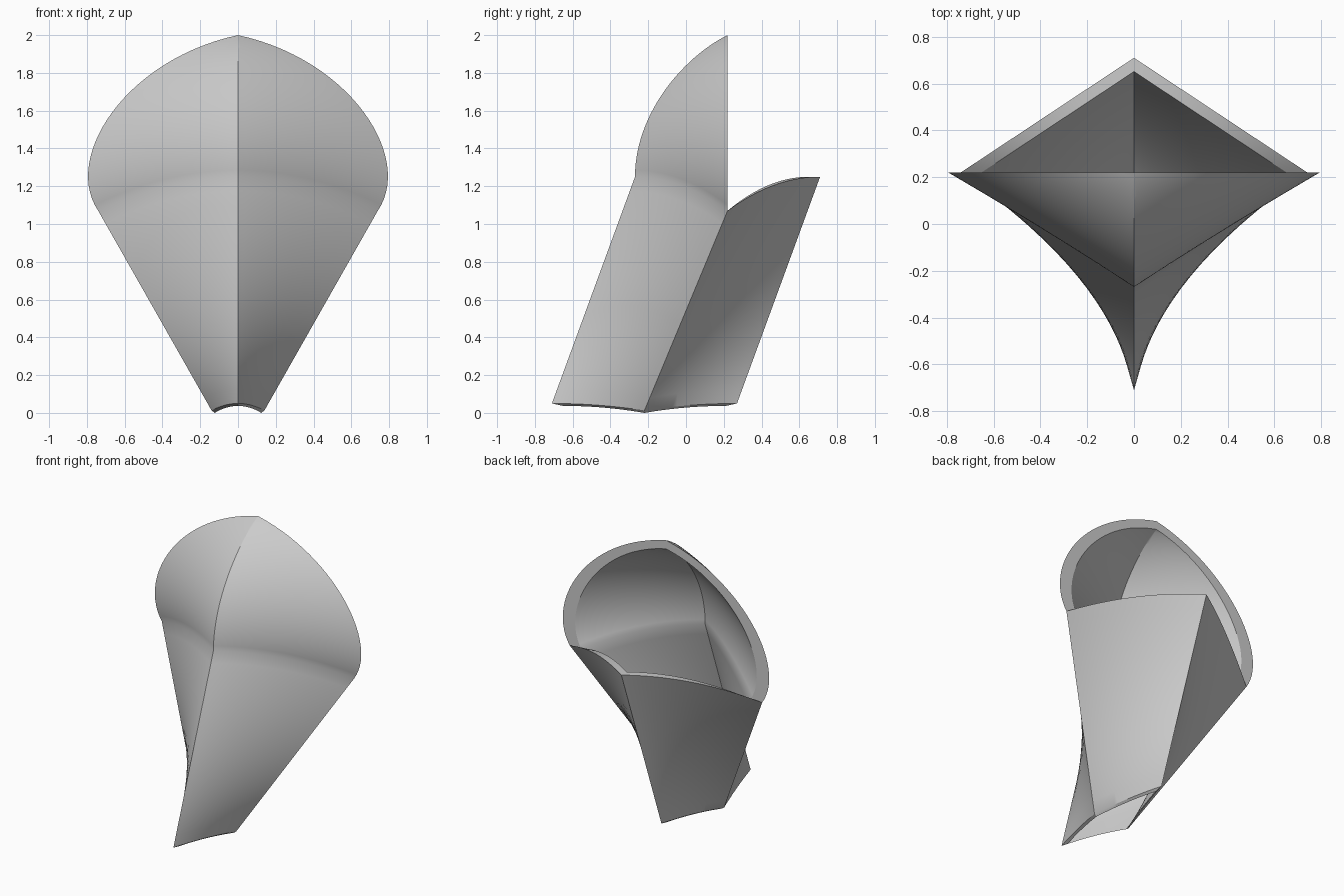
import bpy, bmesh

if "Cube" in bpy.data.objects:
    bpy.data.objects.remove(bpy.data.objects["Cube"])

COLS, BODY_ROWS, HOOD_ROWS = 20, 16, 28
DEPTH = 0.49          # distance from the side corners to the front and back ridges
INSET = 0.88          # inner skin relative to the outer skin


def bezier(p, t):
    u = 1 - t
    return sum(c * v for c, v in zip((u**3, 3*u*u*t, 3*u*t*t, t**3), p))


# Flared funnel: diamond plan, ruled from the small foot to the wide mouth
def body_point(s, v, facing, inner):
    k = INSET if inner else 1
    x = (0.14 + 0.60 * v) * s * k
    y = -0.22 + 0.44 * v + facing * DEPTH * (1 - s) * k
    low = 0.05 - 0.037 * s * s - (0.013 if inner else 0)
    high = 1.25 - 0.18 * s * s
    return x, y, low + (high - low) * v


# Pointed hood: spans between a curved centre ridge and an upright rim
def hood_point(s, t, inner):
    k = INSET if inner else 1
    ridge_y = bezier((-0.27, -0.27, -0.02, 0.22), t)
    ridge_z = bezier((1.25, 1.58, 1.88, 2.0), t)
    rim_x = bezier((0.74, 0.93, 0.60, 0.0), t)
    rim_z = bezier((1.07, 1.35, 1.87, 2.0), t)
    z = ridge_z + (rim_z - ridge_z) * s * s - (0.06 * t if inner else 0)
    return rim_x * s * k, 0.22 + (ridge_y - 0.22) * (1 - s) * k, z


bm = bmesh.new()


def grid(fn, nu, nv):
    for side in (-1, 1):
        rows = []
        for j in range(nv + 1):
            row = []
            for i in range(nu + 1):
                x, y, z = fn(i / nu, j / nv)
                row.append(bm.verts.new((side * x, y, z)))
            rows.append(row)
        for a, b in zip(rows, rows[1:]):
            for i in range(nu):
                bm.faces.new((a[i], a[i + 1], b[i + 1], b[i]))


# Outer and inner skins
for inner in (0, 1):
    for facing in (-1, 1):
        grid(lambda s, v: body_point(s, v, facing, inner), COLS, BODY_ROWS)
    grid(lambda s, t: hood_point(s, t, inner), COLS, HOOD_ROWS)

# Edge strips: foot, back lip and hood rim
for facing in (-1, 1):
    grid(lambda s, w: body_point(s, 0, facing, w > 0.5), COLS, 1)
grid(lambda s, w: body_point(s, 1, 1, w > 0.5), COLS, 1)
grid(lambda t, w: hood_point(1, t, w > 0.5), HOOD_ROWS, 1)

bmesh.ops.remove_doubles(bm, verts=bm.verts, dist=1e-4)
bmesh.ops.recalc_face_normals(bm, faces=bm.faces)
mesh = bpy.data.meshes.new("hooded_scoop")
bm.to_mesh(mesh)
bm.free()

# Single grey finish
grey = bpy.data.materials.new("light grey")
grey.diffuse_color = (0.6, 0.6, 0.6, 1)
grey.use_nodes = True
grey.node_tree.nodes["Principled BSDF"].inputs["Base Color"].default_value = grey.diffuse_color
mesh.materials.append(grey)

scoop = bpy.data.objects.new("hooded_scoop", mesh)
bpy.context.collection.objects.link(scoop)
bpy.context.view_layer.objects.active = scoop
scoop.select_set(True)
bpy.ops.object.shade_smooth_by_angle(angle=0.5)
